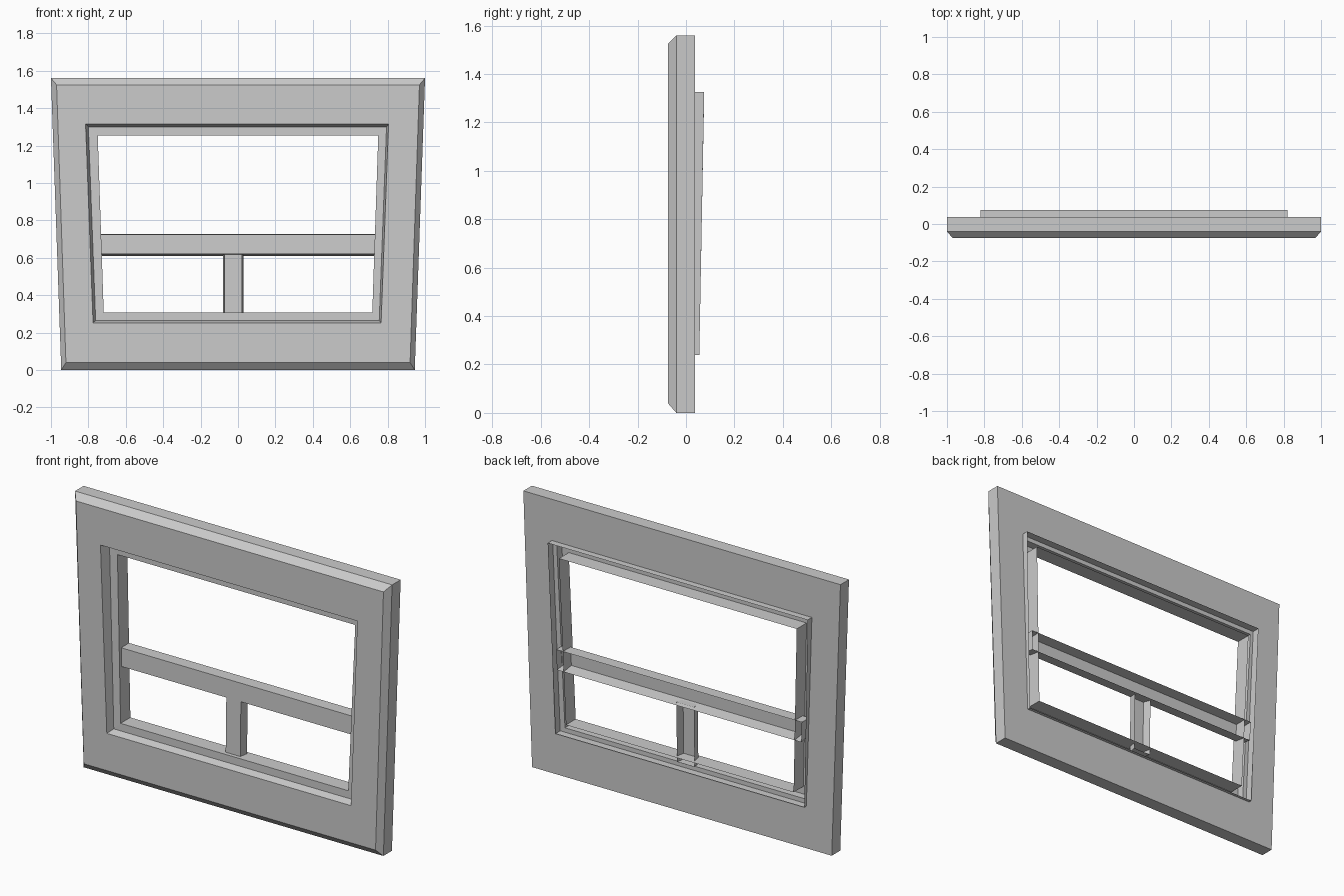
import bpy, bmesh

if "Cube" in bpy.data.objects:
    bpy.data.objects.remove(bpy.data.objects["Cube"])


def make_object(name, bm):
    mesh = bpy.data.meshes.new(name)
    bm.to_mesh(mesh)
    bm.free()
    obj = bpy.data.objects.new(name, mesh)
    bpy.context.collection.objects.link(obj)
    return obj


def ring(bm, top_half, bottom_half, z_top, z_bottom, y_top, y_bottom, cx=0.0):
    """Four corners of a trapezoid, leaning if y_top and y_bottom differ."""
    pts = [(cx - bottom_half, y_bottom, z_bottom), (cx + bottom_half, y_bottom, z_bottom),
           (cx + top_half, y_top, z_top), (cx - top_half, y_top, z_top)]
    return [bm.verts.new(p) for p in pts]


def trapezoid_frame(name, rings, flip=False):
    """Bridge a series of trapezoid rings into a mitred frame."""
    bm = bmesh.new()
    loops = [ring(bm, *r) for r in rings]
    for a, b in zip(loops, loops[1:]):
        for i in range(4):
            j = (i + 1) % 4
            bm.faces.new((a[i], a[j], b[j], b[i]))
    bmesh.ops.recalc_face_normals(bm, faces=bm.faces)
    if flip:
        bmesh.ops.reverse_faces(bm, faces=bm.faces)
    return make_object(name, bm)


def open_channel(name, front, back):
    """Pressed bar: a front plate with side flanges, open at the back."""
    bm = bmesh.new()
    a, b = ring(bm, *front), ring(bm, *back)
    bm.faces.new(a)
    for i in range(4):
        j = (i + 1) % 4
        bm.faces.new((a[j], a[i], b[i], b[j]))
    return make_object(name, bm)


# Outer surround: back face, sides, front chamfer, front face, reveal
trapezoid_frame("outer_surround", [
    (0.820, 0.785, 1.325, 0.240, 0.037, 0.037),
    (1.000, 0.945, 1.560, 0.000, 0.037, 0.037),
    (1.000, 0.945, 1.560, 0.000, -0.040, -0.040),
    (0.970, 0.920, 1.525, 0.040, -0.075, -0.075),
    (0.810, 0.770, 1.315, 0.252, -0.075, -0.075, -0.005),
    (0.797, 0.758, 1.300, 0.265, -0.015, -0.032, -0.003),
])

# Window frame: rear rim, step, recessed face and inner jambs
trapezoid_frame("window_frame", [
    (0.820, 0.785, 1.325, 0.240, 0.075, 0.055),
    (0.820, 0.785, 1.325, 0.240, 0.030, 0.012),
    (0.797, 0.758, 1.300, 0.265, 0.030, 0.012, -0.003),
    (0.797, 0.758, 1.300, 0.265, -0.015, -0.032, -0.003),
    (0.750, 0.718, 1.255, 0.308, -0.015, -0.032),
    (0.750, 0.718, 1.255, 0.308, 0.074, 0.056),
])

# Crossbar spanning the opening
open_channel("crossbar",
             (0.775, 0.770, 0.725, 0.620, -0.006, -0.008),
             (0.775, 0.770, 0.726, 0.610, 0.064, 0.062))

# Short mullion below the crossbar
open_channel("mullion",
             (0.046, 0.046, 0.618, 0.275, -0.004, -0.010, -0.025),
             (0.055, 0.055, 0.618, 0.275, 0.044, 0.038, -0.025))
